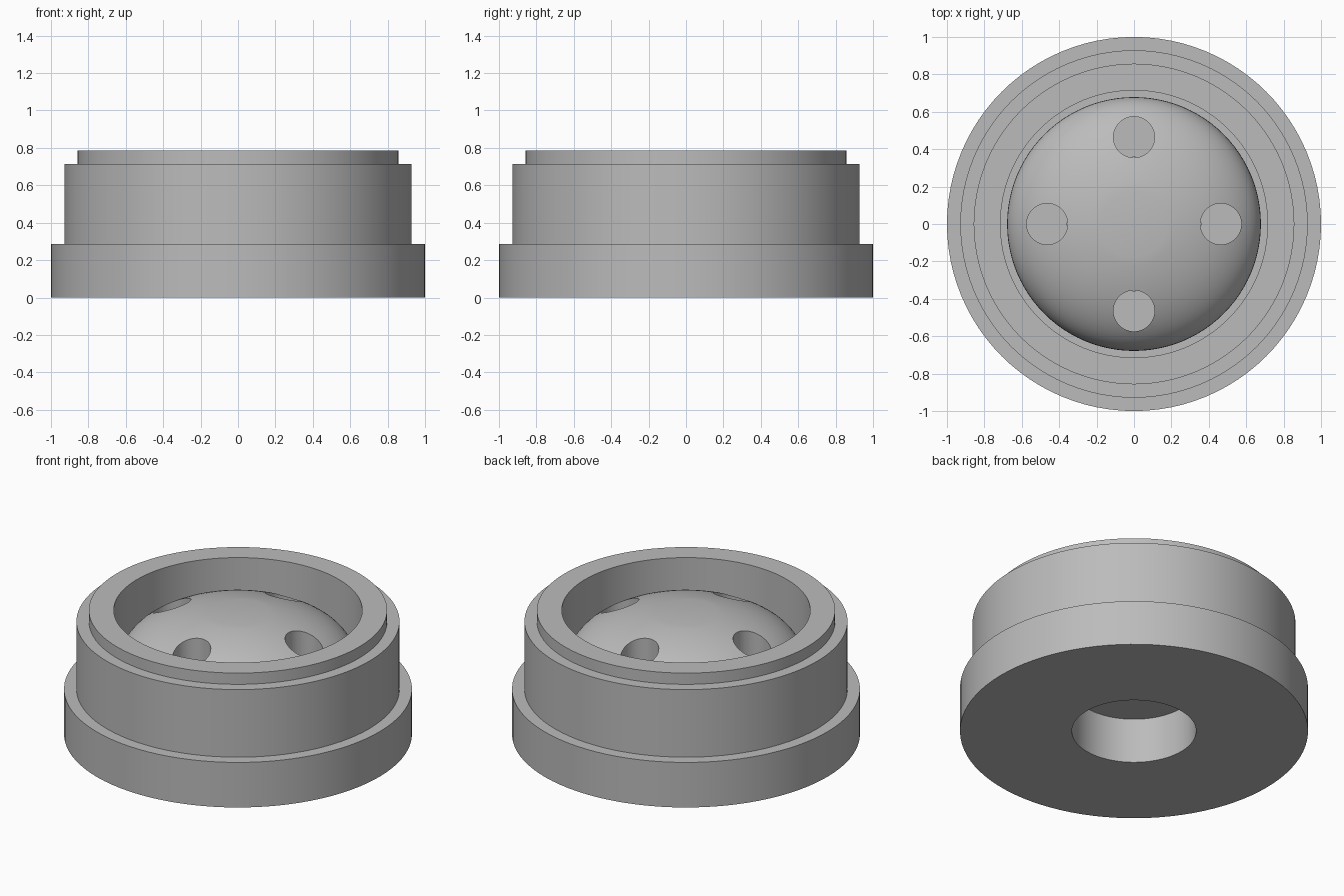
import bpy, bmesh, math

if "Cube" in bpy.data.objects:
    bpy.data.objects.remove(bpy.data.objects["Cube"])

U = 1 / 14  # design unit: outer radius is 14 units

grey = bpy.data.materials.new("plain_grey")
grey.diffuse_color = (0.5, 0.5, 0.5, 1)
grey.use_nodes = True
grey.node_tree.nodes["Principled BSDF"].inputs["Base Color"].default_value = grey.diffuse_color


def lathe(name, profile, closed, steps=96):
    """Spin an (r, z) profile around the z axis."""
    bm = bmesh.new()
    vs = [bm.verts.new((r, 0, z)) for r, z in profile]
    es = [bm.edges.new(p) for p in zip(vs, vs[1:])]
    if closed:
        es.append(bm.edges.new((vs[-1], vs[0])))
    bmesh.ops.spin(bm, geom=vs + es, cent=(0, 0, 0), axis=(0, 0, 1),
                   angle=2 * math.pi, steps=steps, use_duplicate=False)
    bmesh.ops.remove_doubles(bm, verts=bm.verts, dist=1e-5)
    bmesh.ops.recalc_face_normals(bm, faces=bm.faces)
    me = bpy.data.meshes.new(name)
    bm.to_mesh(me)
    bm.free()
    me.materials.append(grey)
    ob = bpy.data.objects.new(name, me)
    bpy.context.collection.objects.link(ob)
    return ob


def smooth(ob):
    bpy.ops.object.select_all(action='DESELECT')
    ob.select_set(True)
    bpy.context.view_layer.objects.active = ob
    bpy.ops.object.shade_smooth_by_angle(angle=math.radians(30))


# stepped housing with bore above and round opening below
housing = lathe("housing", [(r * U, z * U) for r, z in [
    (5, 0), (14, 0), (14, 4), (13, 4), (13, 10), (12, 10),
    (12, 11), (10, 11), (10, 4), (5, 4)]], True)
smooth(housing)

# domed insert: short cylinder with a flattened elliptical cap
A, C, B = 9.5 * U, 0.465, 0.32
dome_pts = [(0, 4 * U), (A, 4 * U)]
for i in range(17):
    t = math.radians(75) * i / 16
    dome_pts.append((A * math.cos(t), C + B * math.sin(t)))
dome_pts.append((0, C + B * math.sin(math.radians(75))))
dome = lathe("dome", dome_pts, False)

# four round holes through the dome
bm = bmesh.new()
for k in range(4):
    a = k * math.pi / 2
    res = bmesh.ops.create_cone(bm, cap_ends=True, segments=48, radius1=1.54 * U,
                                radius2=1.54 * U, depth=1.0)
    bmesh.ops.translate(bm, verts=res["verts"], vec=(
        6.5 * U * math.cos(a), 6.5 * U * math.sin(a), 0.7))
me = bpy.data.meshes.new("hole_cutter")
bm.to_mesh(me)
bm.free()
cutter = bpy.data.objects.new("hole_cutter", me)
bpy.context.collection.objects.link(cutter)
mod = dome.modifiers.new("holes", 'BOOLEAN')
mod.operation = 'DIFFERENCE'
mod.solver = 'EXACT'
mod.object = cutter
bpy.ops.object.select_all(action='DESELECT')
dome.select_set(True)
bpy.context.view_layer.objects.active = dome
bpy.ops.object.modifier_apply(modifier="holes")
bpy.data.objects.remove(cutter)
smooth(dome)
